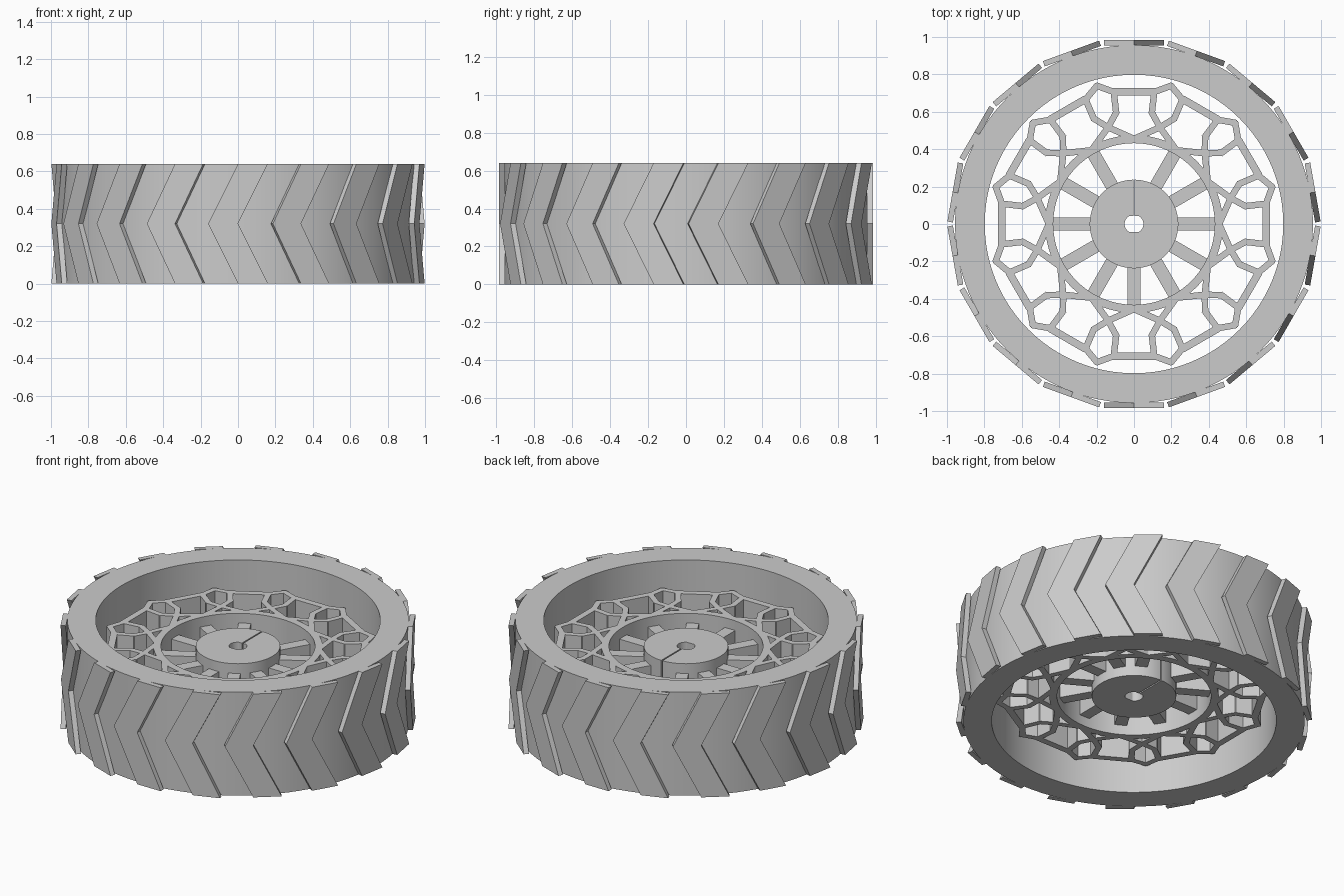
import bpy, bmesh
from math import sin, cos, pi, radians
from mathutils import Matrix, Vector

cube = bpy.data.objects.get("Cube")
if cube:
    bpy.data.objects.remove(cube, do_unlink=True)

grey = bpy.data.materials.new("light_grey")
grey.use_nodes = True
grey.diffuse_color = (0.6, 0.6, 0.6, 1)
grey.node_tree.nodes["Principled BSDF"].inputs["Base Color"].default_value = (0.6, 0.6, 0.6, 1)

HEIGHT = 0.64
MID = HEIGHT / 2
WEB = (0.16, 0.48)      # bottom and top of hub, inner ring and lattice
SPOKE = (0.22, 0.42)    # bottom and top of spokes


def finish(bm, name, smooth=False):
    bmesh.ops.recalc_face_normals(bm, faces=bm.faces)
    mesh = bpy.data.meshes.new(name)
    bm.to_mesh(mesh)
    bm.free()
    obj = bpy.data.objects.new(name, mesh)
    bpy.context.collection.objects.link(obj)
    mesh.materials.append(grey)
    if smooth:
        bpy.ops.object.select_all(action='DESELECT')
        obj.select_set(True)
        bpy.context.view_layer.objects.active = obj
        bpy.ops.object.shade_smooth_by_angle(angle=radians(30))
    return obj


def band(name, inner, outer, z0, z1, closed=True):
    """Solid between two matching outlines."""
    bm = bmesh.new()
    sections = []
    for (ix, iy), (ox, oy) in zip(inner, outer):
        corners = ((ix, iy, z0), (ox, oy, z0), (ox, oy, z1), (ix, iy, z1))
        sections.append([bm.verts.new(c) for c in corners])
    pairs = list(zip(sections, sections[1:]))
    if closed:
        pairs.append((sections[-1], sections[0]))
    else:
        bm.faces.new(sections[0])
        bm.faces.new(sections[-1])
    for a, b in pairs:
        for k in range(4):
            n = (k + 1) % 4
            bm.faces.new((a[k], a[n], b[n], b[k]))
    return finish(bm, name, smooth=True)


def circle(r, n=96):
    return [(r * cos(2 * pi * i / n), r * sin(2 * pi * i / n)) for i in range(n)]


def prism(bm, points, offset, matrix):
    """Extrude a polygon by an offset and place it with a matrix."""
    low = [bm.verts.new(matrix @ Vector(p)) for p in points]
    high = [bm.verts.new(matrix @ (Vector(p) + Vector(offset))) for p in points]
    bm.faces.new(low)
    bm.faces.new(high)
    for i in range(len(points)):
        j = (i + 1) % len(points)
        bm.faces.new((low[i], low[j], high[j], high[i]))


def bar(bm, a, b, width, z, matrix, extend=0.0):
    """Straight upright wall from a to b in plan."""
    a, b = Vector(a), Vector(b)
    d = (b - a).normalized()
    a, b = a - d * extend, b + d * extend
    side = Vector((-d.y, d.x)) * width / 2
    points = [(*p, z[0]) for p in (a - side, b - side, b + side, a + side)]
    prism(bm, points, (0, 0, z[1] - z[0]), matrix)


def turn(degrees):
    return Matrix.Rotation(radians(degrees), 4, 'Z')


# Tyre body and inner ring
band("tyre_ring", circle(0.798), circle(0.957), 0, HEIGHT)
band("inner_ring", circle(0.432), circle(0.475), *WEB)

# Split hub with a flat-sided bore
bore, rim = [], []
steps = 72
for i in range(steps + 1):
    a = pi / 2 + 2 * pi * i / steps
    bore.append((0.05 * cos(a), max(-0.043, min(0.043, 0.05 * sin(a)))))
    rim.append((0.237 * cos(a), 0.237 * sin(a)))
for i, x in ((0, -0.004), (steps, 0.004)):
    bore[i] = (x, bore[i][1])
    rim[i] = (x, rim[i][1])
band("hub", bore, rim, *WEB, closed=False)

# Spokes, leaving out the one in line with the hub slit
bm = bmesh.new()
for k in range(12):
    if k != 3:
        bar(bm, (0.225, 0), (0.445, 0), 0.07, SPOKE, turn(30 * k))
finish(bm, "spokes")

# Lattice of hexagonal cells with crossed legs and linking bars
bm = bmesh.new()
tip, shoulder, waist, cross = (0.765, 0), (0.71, 0.078), (0.6, 0.062), (0.535, 0)
foot = (0.455 * cos(pi / 12), 0.455 * sin(pi / 12))
for k in range(12):
    m = turn(30 * k + 15)
    for s in (1, -1):
        path = [(x, s * y) for x, y in (tip, shoulder, waist, cross)]
        path.append((foot[0], -s * foot[1]))
        for a, b in zip(path, path[1:]):
            bar(bm, a, b, 0.034, WEB, m, 0.008)
    bar(bm, (0.708, -0.112), (0.708, 0.112), 0.04, WEB, turn(30 * k))
finish(bm, "lattice")

# Chevron tread blocks
bm = bmesh.new()
W = 0.16
chevron = [(0, 0), (W, 0), (0, MID), (W, HEIGHT), (0, HEIGHT), (-W, MID)]
for k in range(18):
    points = [(0.955, t, z) for t, z in chevron]
    prism(bm, points, (0.03, 0, 0), turn(20 * k + 10))
finish(bm, "tread_blocks")
